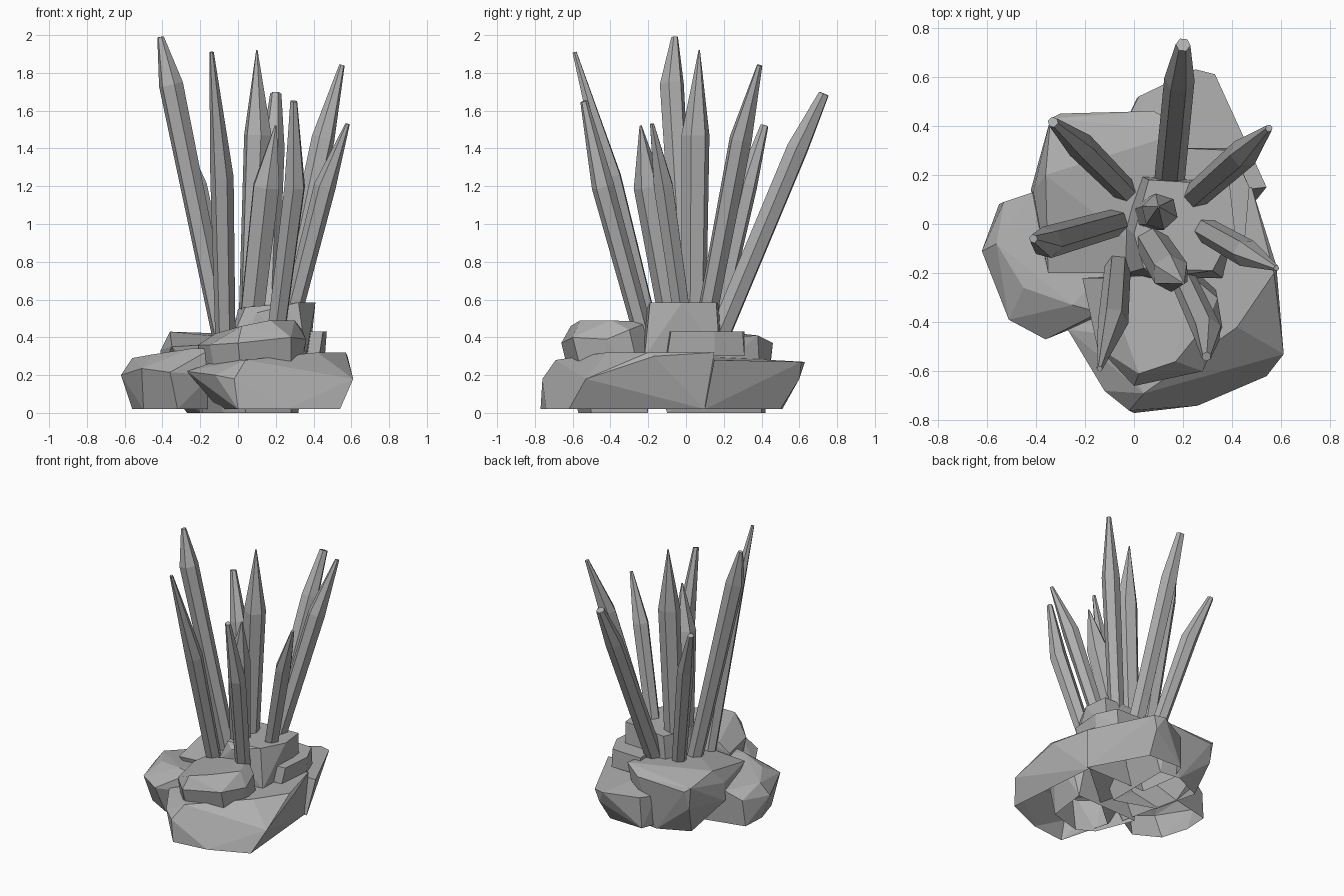
import bpy
import bmesh
import math
from mathutils import Vector

# Remove the default cube
default_cube = bpy.data.objects.get("Cube")
if default_cube:
    bpy.data.objects.remove(default_cube, do_unlink=True)


def make_material(name, colour):
    material = bpy.data.materials.new(name)
    material.use_nodes = True
    material.diffuse_color = colour
    shader = next(n for n in material.node_tree.nodes if n.type == "BSDF_PRINCIPLED")
    shader.inputs["Base Color"].default_value = colour
    return material


stone_grey = make_material("stone_grey", (0.43, 0.43, 0.43, 1))


def finish(name, bm, open_base=False):
    """Turn a bmesh into a flat shaded object, if wanted without its underside."""
    bmesh.ops.recalc_face_normals(bm, faces=bm.faces[:])
    if open_base:
        under = [f for f in bm.faces if f.normal.z < -0.95]
        bmesh.ops.delete(bm, geom=under, context="FACES")
    mesh = bpy.data.meshes.new(name)
    bm.to_mesh(mesh)
    bm.free()
    mesh.materials.append(stone_grey)
    obj = bpy.data.objects.new(name, mesh)
    bpy.context.collection.objects.link(obj)
    return obj


def rock(name, corners):
    """Faceted boulder shell: the hull around a few corners, open below."""
    bm = bmesh.new()
    for corner in corners:
        bm.verts.new(corner)
    hull = bmesh.ops.convex_hull(bm, input=bm.verts[:])
    loose = {v for v in hull["geom_interior"] if isinstance(v, bmesh.types.BMVert)}
    bmesh.ops.delete(bm, geom=list(loose), context="VERTS")
    bmesh.ops.dissolve_limit(bm, angle_limit=math.radians(6),
                             verts=bm.verts[:], edges=bm.edges[:])
    return finish(name, bm, open_base=True)


def crystal(name, base, shoulder, tip, radius, blunt=0.018, taper=0.85, sides=6):
    """Six sided shard that widens to a shoulder and narrows to its tip."""
    base, shoulder, tip = Vector(base), Vector(shoulder), Vector(tip)
    turn = (shoulder - base).to_track_quat("Z", "Y")
    bm = bmesh.new()
    rings = []
    for centre, size in ((base, radius * taper), (shoulder, radius), (tip, blunt)):
        ring = []
        for i in range(sides):
            angle = math.tau * i / sides
            spoke = Vector((math.cos(angle), math.sin(angle), 0)) * size
            ring.append(bm.verts.new(centre + turn @ spoke))
        rings.append(ring)
    for lower, upper in zip(rings, rings[1:]):
        for i in range(sides):
            j = (i + 1) % sides
            bm.faces.new((lower[i], lower[j], upper[j], upper[i]))
    bm.faces.new(rings[0])
    bm.faces.new(rings[-1])
    return finish(name, bm)


# Large boulders around the foot
rock("front_boulder", [
    (-.1, -.45, .28), (.04, -.69, .28), (.42, -.42, .32), (.57, -.2, .32),
    (.48, .15, .32), (.1, .1, .3), (-.27, -.43, .22), (-.12, -.68, .2),
    (-.02, -.76, .18), (.61, -.53, .18), (.58, -.17, .3), (0, -.77, .02),
    (.26, -.74, .02), (.54, -.62, .02), (.48, .1, .02), (-.1, -.4, .02)])

rock("right_boulder", [
    (-.56, -.08, .29), (-.45, -.26, .31), (-.25, -.33, .34), (-.14, -.36, .34),
    (-.04, -.1, .34), (-.41, .13, .27), (-.62, -.11, .2), (-.53, .09, .21),
    (-.51, -.39, .235), (-.36, -.47, .215), (-.14, -.38, .2), (-.56, -.1, .02),
    (-.5, -.3, .02), (-.32, -.4, .02), (-.15, -.3, .02), (-.55, .08, .02),
    (-.25, .15, .02)])

rock("back_boulder", [
    (-.04, .4, .24), (.02, .52, .25), (.25, .63, .27), (.33, .61, .27),
    (.48, .27, .28), (.54, .15, .28), (.1, .1, .3), (.3, .6, .18),
    (.01, .51, .02), (.28, .5, .02), (.5, .1, .02), (-.04, .37, .02), (0, .1, .02)])

rock("back_right_boulder", [
    (-.34, .43, .38), (-.3, .45, .35), (.08, .46, .37), (.22, .38, .41),
    (.15, -.2, .38), (-.35, -.2, .35), (-.41, .13, .33), (-.36, .2, .43),
    (-.14, .1, .41), (-.42, .14, .2), (-.32, .42, .22), (.1, .4, 0), (.1, -.1, 0),
    (-.2, 0, 0), (-.27, .32, 0), (-.05, .42, 0)])

# Upper rocks that hold the crystals
rock("upper_front_rock", [
    (-.21, -.22, .36), (-.15, -.5, .36), (0, -.66, .37), (.28, -.6, .4),
    (.36, -.42, .39), (.34, -.3, .44), (.17, -.56, .49), (.02, -.61, .46),
    (.3, -.4, .49), (.22, -.2, .48), (-.12, -.22, .42), (-.19, -.22, 0),
    (-.08, -.5, 0), (.04, -.57, 0), (.28, -.5, 0), (.32, -.2, 0)])

rock("centre_rock", [
    (.04, -.18, .56), (.32, -.19, .585), (.41, -.02, .585), (.39, .16, .585),
    (.06, .18, .57), (0, -.04, .55), (-.03, -.2, .4), (.1, -.22, .53),
    (.36, -.22, .3), (.38, .18, .3), (.02, .2, .3), (-.05, 0, .3), (0, -.22, .3)])

rock("side_ledge", [
    (.16, .31, .43), (.4, .3, .43), (.47, .15, .43), (.45, -.08, .43),
    (.2, -.1, .43), (.17, .31, .3), (.4, .31, .3), (.46, .15, .3),
    (.43, -.1, .3), (.2, -.1, .3)])

# Crystals fanning out from the centre
crystal("right_crystal", (-.06, .01, .3), (-.355, -.075, 1.74), (-.41, -.06, 1.99), .066)
crystal("front_right_crystal", (-.065, -.16, .3), (-.085, -.4, 1.25), (-.14, -.59, 1.91), .062, .012)
crystal("centre_crystal", (.06, .04, .3), (.105, .05, 1.47), (.1, .07, 1.92), .076, .004)
crystal("inner_front_crystal", (.05, -.04, .3), (.15, -.2, 1.2), (.2, -.24, 1.52), .078, .006)
crystal("front_crystal", (.18, -.18, .25), (.3, -.44, 1.2), (.295, -.54, 1.65), .06, .02)
crystal("front_left_crystal", (.23, .01, .3), (.46, -.12, 1.2), (.58, -.18, 1.53), .058, .012)
crystal("left_crystal", (.2, .07, .3), (.45, .29, 1.45), (.55, .39, 1.84), .062, .015)
crystal("back_crystal", (.14, .13, .3), (.185, .59, 1.4), (.2, .73, 1.69), .062, .03, 1)
crystal("back_right_crystal", (-.02, .12, .3), (-.22, .32, 1.2), (-.33, .415, 1.52), .058, .022)
